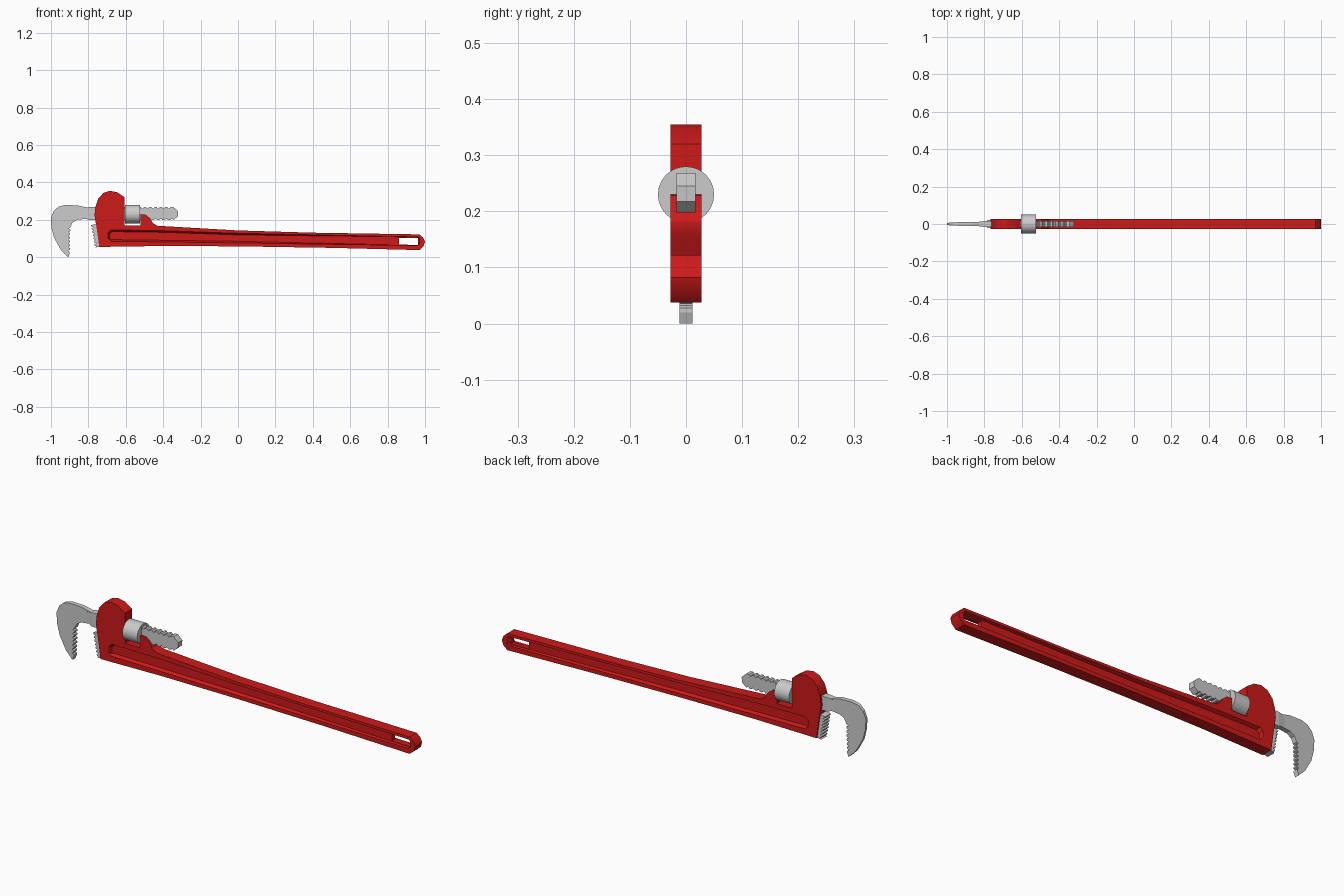
import bpy, bmesh, math

if "Cube" in bpy.data.objects:
    bpy.data.objects.remove(bpy.data.objects["Cube"])

red = bpy.data.materials.new("red_paint")
red.diffuse_color = (0.62, 0.01, 0.01, 1)
red.use_nodes = True
red.node_tree.nodes["Principled BSDF"].inputs["Base Color"].default_value = red.diffuse_color


def finish(bm, name, mat=None):
    bmesh.ops.recalc_face_normals(bm, faces=bm.faces)
    me = bpy.data.meshes.new(name)
    bm.to_mesh(me)
    bm.free()
    ob = bpy.data.objects.new(name, me)
    bpy.context.collection.objects.link(ob)
    if mat:
        me.materials.append(mat)
    return ob


def loft(name, near, far, mat=None):
    """Join two outlines of (x, y, z) points with sides and caps."""
    bm = bmesh.new()
    a = [bm.verts.new(p) for p in near]
    b = [bm.verts.new(p) for p in far]
    n = len(a)
    for i in range(n):
        j = (i + 1) % n
        bm.faces.new((a[i], a[j], b[j], b[i]))
    bm.faces.new(a[::-1])
    bm.faces.new(b)
    return finish(bm, name, mat)


def plate(name, outline, width, mat=None):
    """Outline in x, z; width(x) gives the half thickness in y."""
    return loft(name, [(x, -width(x), z) for x, z in outline],
                [(x, width(x), z) for x, z in outline], mat)


def teeth(p, q, count, depth):
    """Flat-topped teeth from p to q, cut to the left of the direction."""
    dx, dz = q[0] - p[0], q[1] - p[1]
    length = math.hypot(dx, dz)
    nx, nz = -dz / length * depth, dx / length * depth
    pts = []
    for i in range(count):
        for f, d in ((0.0, 0), (0.4, 0), (0.6, 1), (0.8, 1)):
            t = (i + f) / count
            pts.append((p[0] + dx * t + nx * d, p[1] + dz * t + nz * d))
    return pts + [q]


def smooth(ob):
    bpy.ops.object.select_all(action='DESELECT')
    ob.select_set(True)
    bpy.context.view_layer.objects.active = ob
    bpy.ops.object.shade_smooth_by_angle(angle=math.radians(30))


def cut(ob, cutter):
    mod = ob.modifiers.new("cut", 'BOOLEAN')
    mod.operation = 'DIFFERENCE'
    mod.solver = 'EXACT'
    mod.object = cutter
    cutter.hide_render = True
    bpy.context.view_layer.objects.active = ob
    bpy.ops.object.modifier_apply(modifier=mod.name)
    bpy.data.objects.remove(cutter)


# Handle and housing in one casting
body = plate("handle_body", [
    (-0.742, 0.055), (-0.752, 0.13), (-0.767, 0.225), (-0.762, 0.27),
    (-0.748, 0.312), (-0.72, 0.343), (-0.685, 0.355), (-0.645, 0.347),
    (-0.606, 0.32), (-0.606, 0.17), (-0.522, 0.17), (-0.522, 0.23),
    (-0.495, 0.228), (-0.47, 0.208), (-0.455, 0.182), (-0.43, 0.168),
    (-0.26, 0.158), (0.0, 0.143), (0.4, 0.131), (0.97, 0.122),
    (0.99, 0.105), (1.0, 0.082), (0.992, 0.058), (0.97, 0.038),
    (0.5, 0.05), (0.0, 0.058), (-0.4, 0.06)], lambda x: 0.028, red)

# Sloped recess on both faces, then the hanging slot
outer = [(-0.695, 0.1), (-0.68, 0.085), (0.0, 0.076), (0.965, 0.063),
         (0.972, 0.07), (0.972, 0.102), (0.965, 0.108), (0.0, 0.128),
         (-0.4, 0.142), (-0.68, 0.146), (-0.695, 0.132)]
inner = [(x * 0.99 if abs(x) > 0.5 else x,
          z + 0.009 * (1 if z < 0.075 + 0.02 * (x < 0.5) else -1) * (x < 0.8))
         for x, z in outer]
for s, side in ((-1, "front"), (1, "back")):
    cut(body, loft(side + "_recess_cutter",
                   [(x, s * 0.0285, z) for x, z in outer],
                   [(x, s * 0.012, z) for x, z in inner]))
cut(body, plate("slot_cutter", [(0.86, 0.067), (0.962, 0.066),
                                (0.962, 0.102), (0.86, 0.104)],
                lambda x: 0.05))
smooth(body)

# Fixed lower jaw with teeth facing the hook
plate("heel_jaw", teeth((-0.786, 0.172), (-0.764, 0.052), 7, 0.008)
      + [(-0.735, 0.057), (-0.75, 0.178)], lambda x: 0.022)

# Hook jaw, thinning towards its outer edge
hook = plate("hook_jaw", [
    (-0.79, 0.262), (-0.86, 0.277), (-0.925, 0.279), (-0.96, 0.27),
    (-0.985, 0.248), (-1.0, 0.212), (-0.998, 0.16), (-0.983, 0.103),
    (-0.945, 0.036), (-0.908, 0.0)]
    + teeth((-0.9, 0.02), (-0.896, 0.16), 7, 0.008)
    + [(-0.885, 0.185), (-0.86, 0.2), (-0.79, 0.208)],
    lambda x: 0.006 + 0.006 * min(1, (x + 1) / 0.09))

# Tapered neck where the hook meets the shank
loft("hook_neck", [(-0.83, y, z) for y, z in
     ((-0.012, 0.212), (0.012, 0.212), (0.012, 0.262), (-0.012, 0.262))],
     [(-0.795, y, z) for y, z in
      ((-0.017, 0.198), (0.017, 0.198), (0.017, 0.268), (-0.017, 0.268))])

# Threaded shank, notched above and below
plate("jaw_shank", [(-0.795, 0.198)]
      + teeth((-0.52, 0.198), (-0.345, 0.198), 6, 0.007)
      + [(-0.322, 0.218), (-0.32, 0.245), (-0.345, 0.268)]
      + teeth((-0.35, 0.268), (-0.52, 0.268), 6, 0.007)
      + [(-0.795, 0.268)], lambda x: 0.017)

# Round adjusting nut
bpy.ops.mesh.primitive_cylinder_add(vertices=32, radius=0.05, depth=0.082,
                                    location=(-0.564, 0, 0.23),
                                    rotation=(0, math.pi / 2, 0))
nut = bpy.context.object
nut.name = "adjusting_nut"
smooth(nut)
